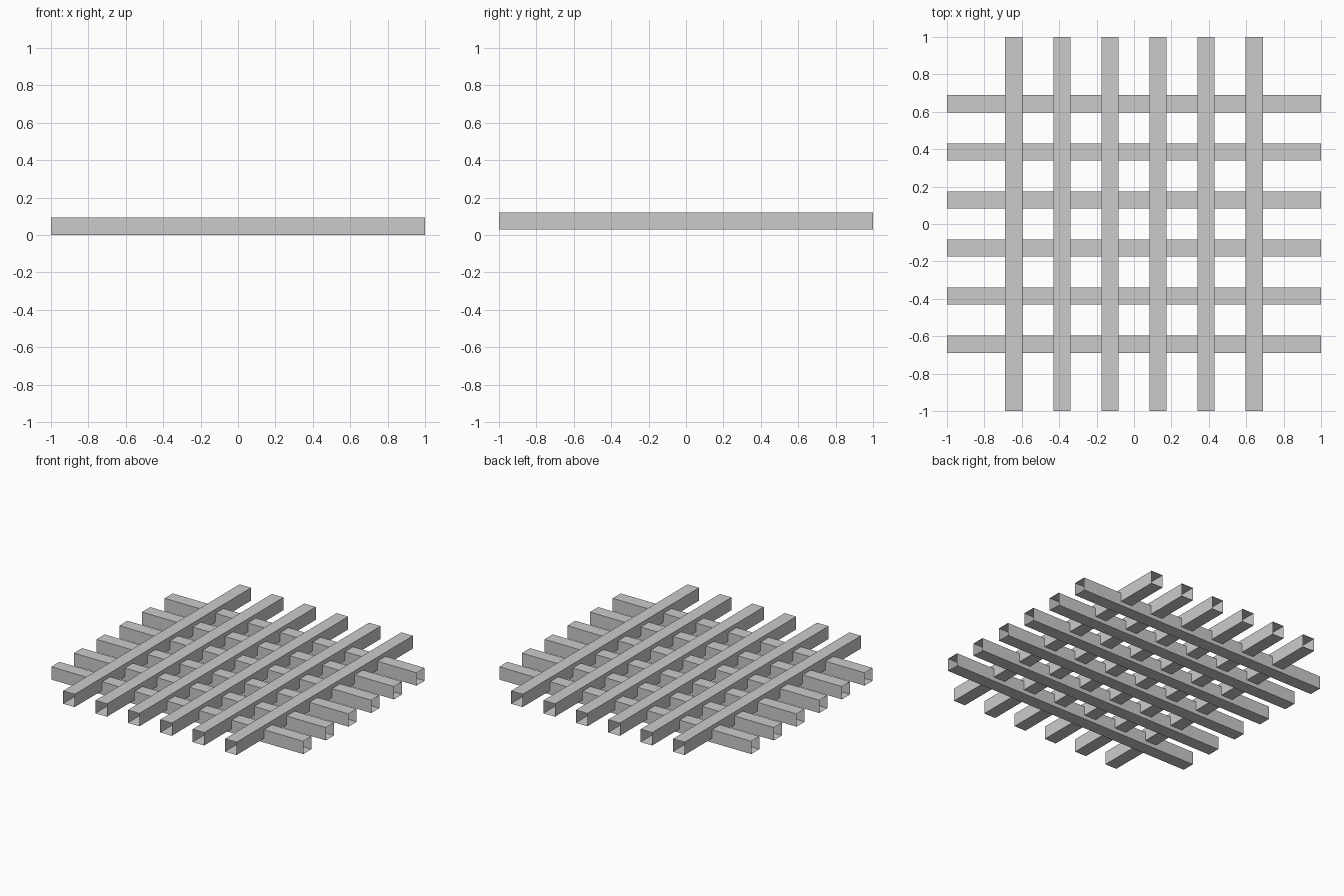
import bpy
import bmesh

if "Cube" in bpy.data.objects:
    bpy.data.objects.remove(bpy.data.objects["Cube"])

WIDTH = 0.092     # square tube side
PITCH = 0.257     # spacing between bar centres
LIFT = 0.029      # how far the upper layer sits above the lower


def tube(name, along_x, offset, z0):
    """Open-ended, thin-walled square tube, 2 units long."""
    h = WIDTH / 2
    profile = [(-h, z0), (h, z0), (h, z0 + WIDTH), (-h, z0 + WIDTH)]
    bm = bmesh.new()
    rings = []
    for end in (-1, 1):
        rings.append([bm.verts.new((end, offset + s, z) if along_x else (offset + s, end, z))
                      for s, z in profile])
    for i in range(4):
        j = (i + 1) % 4
        face = [rings[0][i], rings[0][j], rings[1][j], rings[1][i]]
        bm.faces.new(face[::-1] if along_x else face)
    # make every wall face outwards
    for f in bm.faces:
        f.normal_update()
        c = f.calc_center_median()
        c.z -= z0 + h
        if along_x:
            c.y -= offset
        else:
            c.x -= offset
        if f.normal.dot(c) < 0:
            f.normal_flip()
    mesh = bpy.data.meshes.new(name)
    bm.to_mesh(mesh)
    bm.free()
    bpy.context.collection.objects.link(bpy.data.objects.new(name, mesh))


# Two crossing layers of six bars
for k in range(6):
    offset = (k - 2.5) * PITCH
    tube(f"lower_bar_{k + 1}", True, offset, 0.0)
    tube(f"upper_bar_{k + 1}", False, offset, LIFT)
